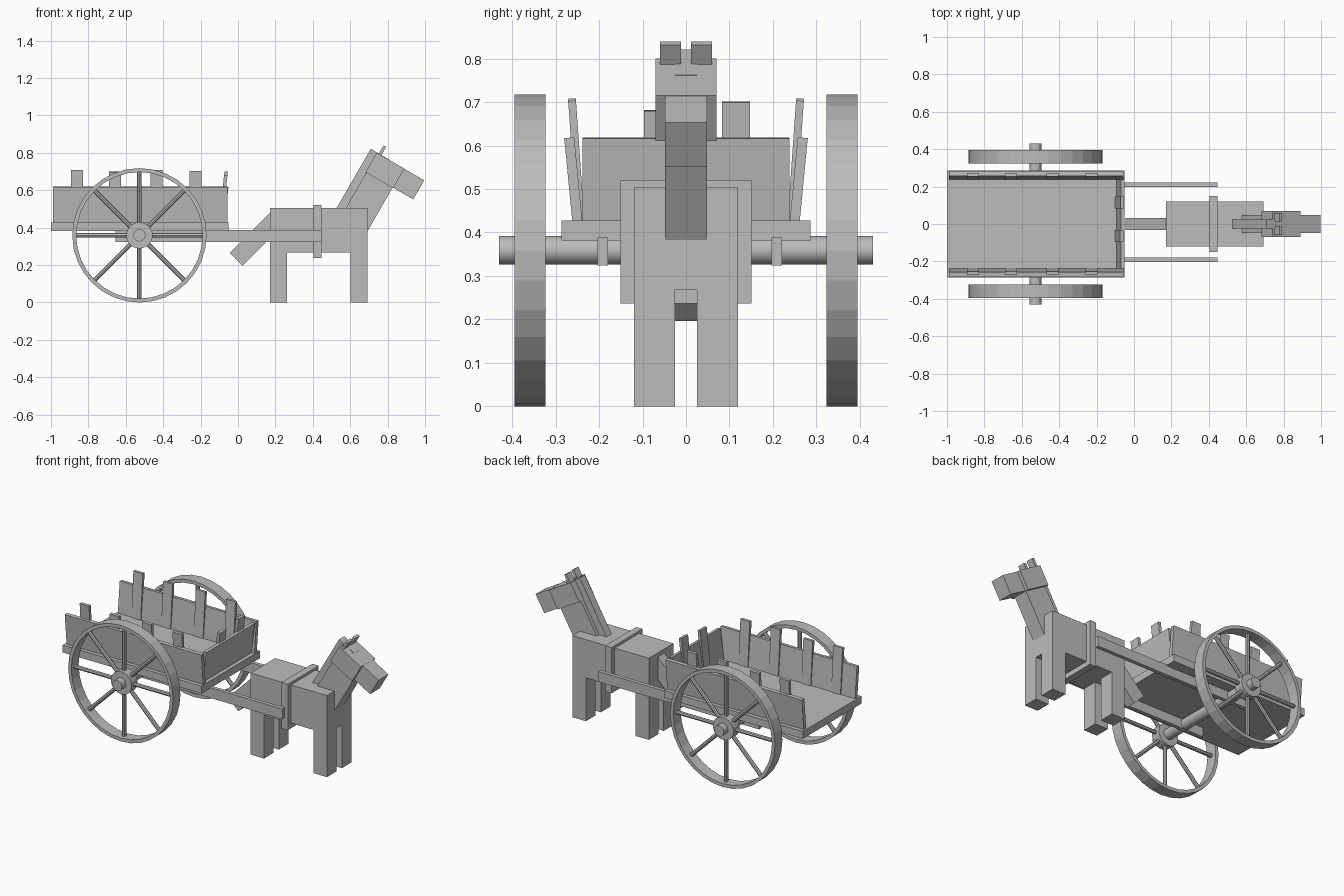
import bpy, bmesh, math
from mathutils import Matrix, Vector

if "Cube" in bpy.data.objects:
    bpy.data.objects.remove(bpy.data.objects["Cube"])

mat = bpy.data.materials.new("plain grey")
mat.diffuse_color = (0.5, 0.5, 0.5, 1)
mat.use_nodes = True
mat.node_tree.nodes["Principled BSDF"].inputs["Base Color"].default_value = mat.diffuse_color


def finish(name, bm):
    bmesh.ops.recalc_face_normals(bm, faces=bm.faces)
    me = bpy.data.meshes.new(name)
    bm.to_mesh(me)
    bm.free()
    me.materials.append(mat)
    ob = bpy.data.objects.new(name, me)
    bpy.context.collection.objects.link(ob)
    return ob


def add_box(bm, x, y, z, m=Matrix()):
    """Box from (min, max) ranges, placed by matrix m."""
    c = Vector([(a + b) / 2 for a, b in (x, y, z)])
    s = [b - a for a, b in (x, y, z)]
    bmesh.ops.create_cube(bm, size=1, matrix=m @ Matrix.Translation(c) @ Matrix.Diagonal((*s, 1)))


def box(name, x, y, z, m=Matrix()):
    bm = bmesh.new()
    add_box(bm, x, y, z, m)
    return finish(name, bm)


def add_cyl(bm, r, depth, m, sides=32):
    bmesh.ops.create_cone(bm, cap_ends=True, segments=sides, radius1=r, radius2=r, depth=depth, matrix=m)


def rot(deg, axis):
    return Matrix.Rotation(math.radians(deg), 4, axis)


T = Matrix.Translation

# cart bed, open at the back
box("cart_bed", (-1.0, -0.05), (-0.286, 0.286), (0.382, 0.428))

# leaning side boards with stakes
for side, s in (("left", 1), ("right", -1)):
    lean = T((0, s * 0.2505, 0.428)) @ rot(-s * 5.5, 'X')
    box(f"{side}_side_board", (-0.99, -0.055), (-0.0115, 0.0115), (-0.004, 0.191), lean)
    lean = T((0, s * 0.243, 0.428)) @ rot(-s * 4, 'X')
    for i, (x, h) in enumerate(((-0.862, 0.281), (-0.658, 0.271), (-0.435, 0.281), (-0.227, 0.276))):
        box(f"{side}_stake_{i + 1}", (x - 0.032, x + 0.032), (-0.009, 0.009), (-0.004, h), lean)

# front board with two stakes
box("front_board", (-0.01, 0.01), (-0.238, 0.238), (-0.004, 0.191),
    T((-0.084, 0, 0.428)) @ rot(7, 'Y'))
for i, (y, h) in enumerate(((0.115, 0.274), (-0.065, 0.254))):
    box(f"front_stake_{i + 1}", (-0.009, 0.009), (y - 0.032, y + 0.032), (-0.004, h),
        T((-0.092, 0, 0.428)) @ rot(6, 'Y'))

# axle
AX, AZ = -0.527, 0.359
bm = bmesh.new()
add_cyl(bm, 0.0325, 0.86, T((AX, 0, AZ)) @ rot(90, 'X'))
finish("axle", bm)

# wheels: rim ring, hub and eight spokes
for side, s in (("left", 1), ("right", -1)):
    base = T((AX, s * 0.359, AZ)) @ rot(90, 'X')
    bm = bmesh.new()
    profile = ((0.338, -0.036), (0.359, -0.036), (0.359, 0.036), (0.338, 0.036))
    n = 32
    rings = []
    for k in range(n):
        a = 2 * math.pi * k / n
        rings.append([bm.verts.new(base @ Vector((r * math.cos(a), r * math.sin(a), h))) for r, h in profile])
    for k in range(n):
        p, q = rings[k], rings[(k + 1) % n]
        for j in range(4):
            bm.faces.new((p[j], q[j], q[(j + 1) % 4], p[(j + 1) % 4]))
    finish(f"{side}_wheel_rim", bm)

    bm = bmesh.new()
    add_cyl(bm, 0.07, 0.06, base)
    finish(f"{side}_wheel_hub", bm)

    bm = bmesh.new()
    for k in range(8):
        add_cyl(bm, 0.012, 0.30, base @ rot(45 * k, 'Z') @ T((0.195, 0, 0)) @ rot(90, 'Y'), 8)
    finish(f"{side}_wheel_spokes", bm)

# shafts from axle to harness
box("left_shaft", (-0.655, 0.447), (0.197, 0.221), (0.324, 0.388))
box("right_shaft", (-0.655, 0.447), (-0.204, -0.180), (0.324, 0.388))

# draught animal: body, harness and legs
box("body", (0.17, 0.693), (-0.12, 0.12), (0.268, 0.505))
box("harness_band", (0.404, 0.447), (-0.151, 0.151), (0.237, 0.521))
for end, x in (("hind", (0.17, 0.262)), ("front", (0.601, 0.693))):
    for side, y in (("left", (0.025, 0.12)), ("right", (-0.12, -0.025))):
        box(f"{end}_{side}_leg", x, y, (0, 0.27))

# tail slopes down at 45 degrees
box("tail", (-0.219, -0.121), (-0.033, 0.033), (0.156, 0.48), rot(45, 'Y'))

# neck, mane and head share a frame tilted 30 degrees
tilt = rot(30, 'Y')
box("neck", (0.247, 0.409), (-0.048, 0.048), (0.65, 1.0), tilt)
box("mane", (0.204, 0.321), (-0.025, 0.025), (0.65, 1.066), tilt)
box("head", (0.242, 0.413), (-0.07, 0.07), (0.944, 1.0645), tilt)
box("muzzle", (0.40, 0.536), (-0.048, 0.048), (0.946, 1.0635), tilt)
for side, y in (("left", (0.012, 0.06)), ("right", (-0.06, -0.012))):
    box(f"{side}_ear", (0.254, 0.27), y, (1.03, 1.1165), tilt)
